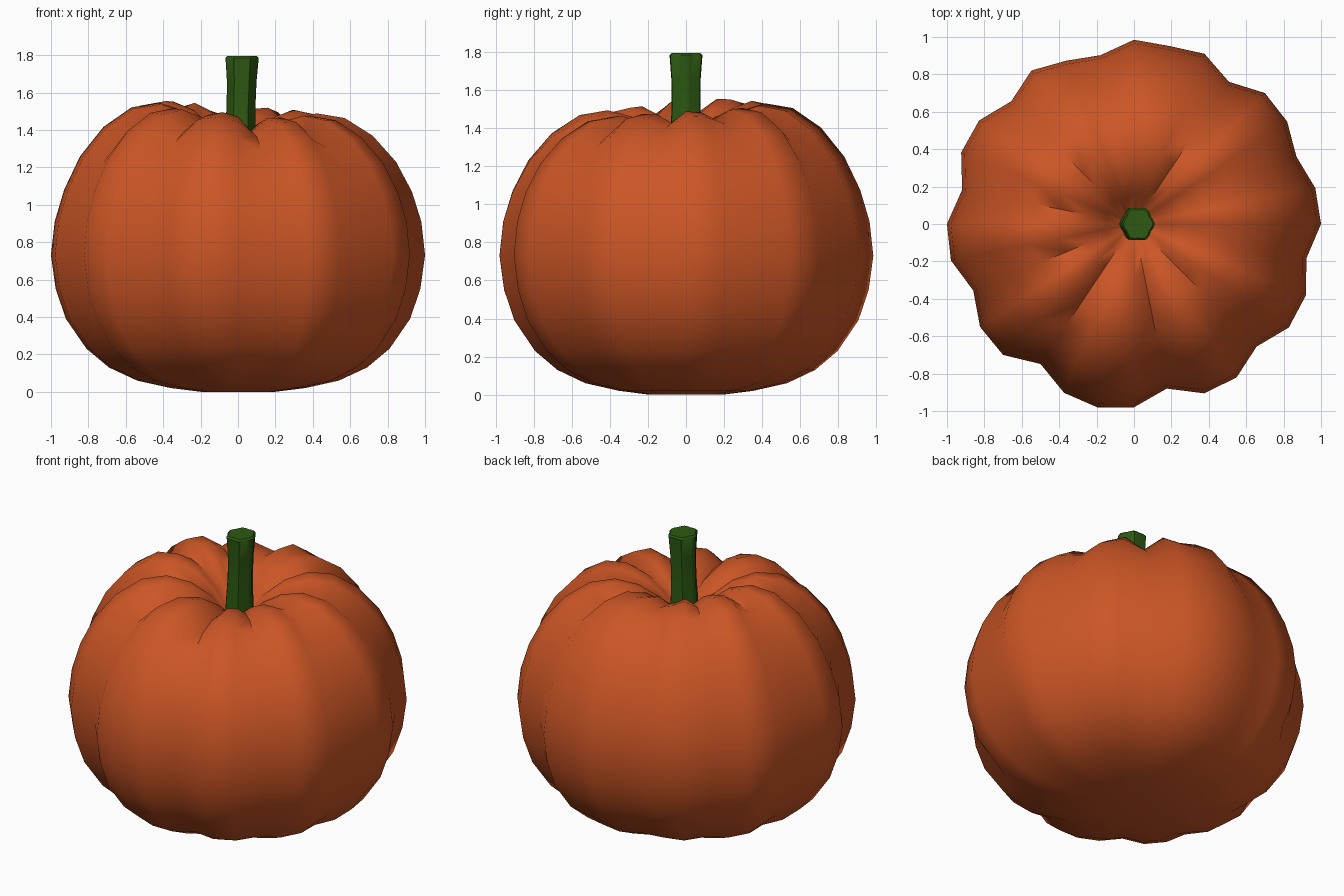
import bpy, bmesh, math

if "Cube" in bpy.data.objects:
    bpy.data.objects.remove(bpy.data.objects["Cube"])


def material(name, rgb):
    m = bpy.data.materials.new(name)
    m.diffuse_color = (*rgb, 1)
    m.use_nodes = True
    m.node_tree.nodes["Principled BSDF"].inputs["Base Color"].default_value = m.diffuse_color
    return m


def lathe(name, rings, bottom, top, mat):
    """Skin rings of points, closed by a pole at each end."""
    bm = bmesh.new()
    loops = [[bm.verts.new(p) for p in ring] for ring in rings]
    n = len(loops[0])
    low, high = bm.verts.new(bottom), bm.verts.new(top)
    for i in range(n):
        j = (i + 1) % n
        bm.faces.new((low, loops[0][j], loops[0][i]))
        for a, b in zip(loops, loops[1:]):
            bm.faces.new((a[i], a[j], b[j], b[i]))
        bm.faces.new((loops[-1][i], loops[-1][j], high))
    mesh = bpy.data.meshes.new(name)
    bm.to_mesh(mesh)
    bm.free()
    mesh.materials.append(mat)
    obj = bpy.data.objects.new(name, mesh)
    bpy.context.collection.objects.link(obj)
    return obj


orange = material("pumpkin orange", (0.60, 0.092, 0.019))
green = material("stem green", (0.026, 0.10, 0.006))

# Pumpkin body: ten uneven lobes around, radius at every 11.25 degrees
girth = [1.0, .988, .94, .985, .99, .914, .985, .97, .985, .92, .945, .987, .928, .996, 1.0, .937,
         1.0, .998, .93, .99, .99, .90, .977, 1.0, .98, .897, .98, .987, .927, .996, .995, .94]
# (radius, height) from the base up over the rim into the dimple
profile = [(.20, .0), (.36, .02), (.54, .06), (.69, .13), (.81, .23), (.92, .39), (.975, .55),
           (1.0, .73), (.98, .91), (.93, 1.07), (.845, 1.23), (.72, 1.37), (.57, 1.465),
           (.42, 1.49), (.28, 1.455), (.16, 1.38), (.07, 1.27)]
rings = []
for k, (r, z) in enumerate(profile):
    ring = []
    crown = max(0.0, min(1.0, (z - 1.0) / 0.45)) * min(1.0, r / 0.35)
    for i, g in enumerate(girth):
        a = math.tau * i / len(girth)
        # grooves cut into the crown, and the back left shoulder sits higher
        lift = crown * (0.9 * (g - 0.97) + 0.04 * math.cos(a - math.radians(135)))
        ring.append((r * g * math.cos(a), r * g * math.sin(a), z + lift))
    rings.append(ring)
body = lathe("pumpkin_body", rings, (0, 0, 0), (0, 0, 1.24), orange)

# Ribbed stem, slightly waisted and flared at the cut end
stem_rings = []
for r, z, x in [(.085, 1.22, .01), (.078, 1.38, .012), (.072, 1.52, .016), (.074, 1.66, .02),
                (.083, 1.785, .022), (.074, 1.795, .022)]:
    stem_rings.append([(x + r * (1 + .07 * math.cos(6 * a)) * math.cos(a),
                        r * 1.08 * (1 + .07 * math.cos(6 * a)) * math.sin(a), z)
                       for a in (math.tau * i / 24 for i in range(24))])
stem = lathe("stem", stem_rings, (.01, 0, 1.22), (.022, 0, 1.795), green)

# Smooth shading
for obj, angle in ((body, 60), (stem, 45)):
    bpy.ops.object.select_all(action='DESELECT')
    obj.select_set(True)
    bpy.context.view_layer.objects.active = obj
    bpy.ops.object.shade_smooth_by_angle(angle=math.radians(angle))
